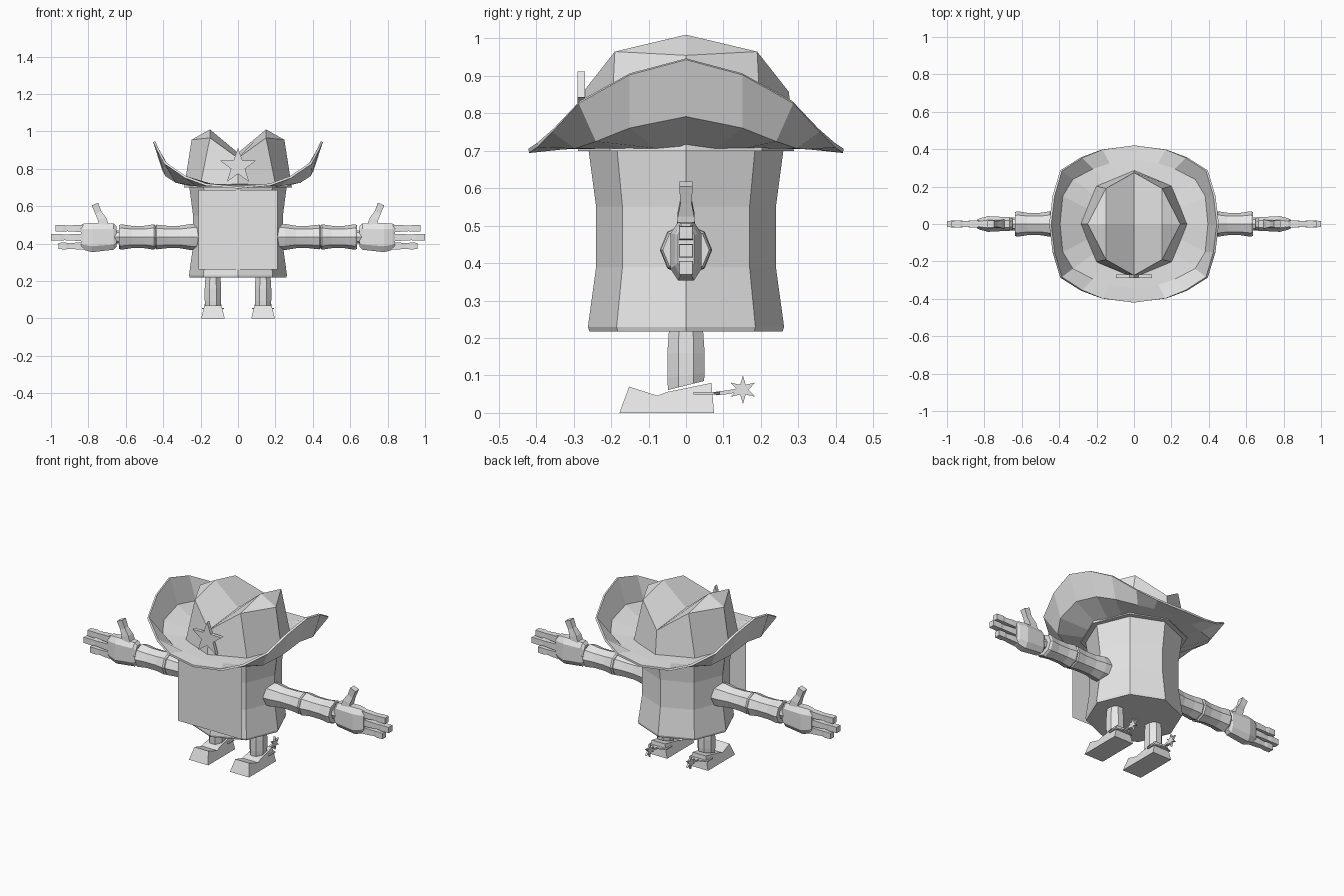
import bpy, bmesh, math
from mathutils import Vector

if "Cube" in bpy.data.objects:
    bpy.data.objects.remove(bpy.data.objects["Cube"])

grey = bpy.data.materials.new("plain_grey")
grey.diffuse_color = (0.8, 0.8, 0.8, 1)
grey.use_nodes = True
grey.node_tree.nodes["Principled BSDF"].inputs["Base Color"].default_value = grey.diffuse_color


def make(name, verts, faces, solid=True, side=1):
    """Object from points and faces; side=-1 mirrors it across x."""
    bm = bmesh.new()
    vs = [bm.verts.new((v[0] * side, v[1], v[2])) for v in verts]
    for f in faces:
        bm.faces.new([vs[i] for i in f])
    if solid:
        bmesh.ops.recalc_face_normals(bm, faces=bm.faces)
    me = bpy.data.meshes.new(name)
    bm.to_mesh(me)
    bm.free()
    me.materials.append(grey)
    ob = bpy.data.objects.new(name, me)
    bpy.context.collection.objects.link(ob)
    return ob


def loft(name, rings, caps=True, side=1):
    """Skin a row of closed rings."""
    n = len(rings[0])
    faces = [(k * n + i, k * n + (i + 1) % n, (k + 1) * n + (i + 1) % n, (k + 1) * n + i)
             for k in range(len(rings) - 1) for i in range(n)]
    if caps:
        faces.append(tuple(range(n))[::-1])
        faces.append(tuple(range((len(rings) - 1) * n, len(rings) * n)))
    return make(name, [p for r in rings for p in r], faces, caps, side)


def circle(r, n=8, start=0.0):
    return [(r * math.cos(start + 2 * math.pi * i / n), r * math.sin(start + 2 * math.pi * i / n))
            for i in range(n)]


def star(points, outer, inner):
    out = []
    for i in range(points * 2):
        a = math.pi / 2 + math.pi * i / points
        r = inner if i % 2 else outer
        out.append((r * math.cos(a), r * math.sin(a)))
    return out


def rect_x(x, z, hy, hz):
    return [(x, -hy, z - hz), (x, hy, z - hz), (x, hy, z + hz), (x, -hy, z + hz)]


# Body: waisted octagonal barrel
body = [(0.218, 0.258), (0.23, 0.262), (0.39, 0.24), (0.55, 0.24), (0.715, 0.262)]
loft("body", [[(x, y, z) for x, y in circle(r)] for z, r in body])

# Flat face panel in front of the body
make("face_panel", [(-0.21, -0.262, 0.26), (0.21, -0.262, 0.26),
                    (0.21, -0.262, 0.685), (-0.21, -0.262, 0.685)], [(0, 1, 2, 3)], False)

# Hat brim: one quarter of each ring, mirrored to a full loop
outer = [(.448, 0, .945), (.43, .15, .905), (.39, .285, .83), (.28, .355, .755), (.17, .398, .715), (0, .42, .70)]
middle = [(.40, 0, .795), (.385, .15, .765), (.33, .24, .73), (.22, .295, .712), (.13, .325, .71), (0, .345, .71)]
inner = [(.265 * math.cos(i * math.pi / 10), .265 * math.sin(i * math.pi / 10), .712) for i in range(6)]


def full_loop(q):
    half = q + [(-x, y, z) for x, y, z in q[-2::-1]]
    return half + [(x, -y, z) for x, y, z in half[-2:0:-1]]


brim = loft("hat_brim", [full_loop(outer), full_loop(middle), full_loop(inner)], caps=False)
thick = brim.modifiers.new("thickness", 'SOLIDIFY')
thick.thickness = 0.012
thick.offset = 0

# Hat crown: octagonal wall with two peaks and a valley between them
base = [(x, y, 0.70) for x, y in circle(0.288)]
rim = [(.248, 0, .955), (.15, .19, .965), (0, .275, .857), (-.15, .19, .965),
       (-.248, 0, .955), (-.15, -.19, .965), (0, -.275, .857), (.15, -.19, .965)]
peaks = [(.15, 0, 1.01), (-.15, 0, 1.01), (0, 0, .885)]
walls = [(i, (i + 1) % 8, 8 + (i + 1) % 8, 8 + i) for i in range(8)]
top = [(8, 9, 16), (15, 8, 16), (11, 12, 17), (12, 13, 17),
       (9, 10, 18, 16), (10, 11, 17, 18), (13, 14, 18, 17), (14, 15, 16, 18)]
make("hat_crown", base + rim + peaks, walls + top + [tuple(range(8))[::-1]])

# Five-pointed badge on the hat
loft("hat_badge", [[(x, y, z + 0.812) for x, z in star(5, 0.1, 0.04)] for y in (-0.29, -0.27)])


def tube_x(name, profile, side):
    loft(name, [[(x, y, z + 0.435) for y, z in circle(r)] for x, r in profile], side=side)


def add_side(side, tag):
    # Arm in two waisted segments
    tube_x("upper_arm_" + tag, [(.20, .07), (.25, .07), (.31, .06), (.38, .06), (.435, .066), (.442, .06)], side)
    tube_x("forearm_" + tag, [(.442, .062), (.45, .068), (.50, .06), (.57, .06), (.625, .068), (.637, .062)], side)

    # Palm with chamfered front and back
    palm = [(.65, .437, .055, .028), (.665, .437, .07, .036), (.78, .432, .078, .042), (.825, .436, .07, .03),
            (.84, .437, .062, .022)]
    loft("palm_" + tag, [[(x, -hy, z - hz * .6), (x, -hy * .5, z - hz), (x, hy * .5, z - hz), (x, hy, z - hz * .6),
                          (x, hy, z + hz * .6), (x, hy * .5, z + hz), (x, -hy * .5, z + hz), (x, -hy, z + hz * .6)]
                         for x, z, hz, hy in palm], side=side)
    # Wrist stub joining forearm and palm
    tube_x("wrist_" + tag, [(.63, .035), (.66, .035)], side)

    # Three knuckled fingers
    for i, (z, tip) in enumerate([(.387, .96), (.433, 1.0), (.481, .976)]):
        x0 = .82
        loft("finger_%d_%s" % (i + 1, tag),
             [rect_x(x0 + (tip - x0) * t, z, h, h) for t, h in
              [(0, .019), (.3, .018), (.6, .015), (.72, .018), (1, .017)]], side=side)

    # Thumb leaning outwards
    thumb = [(.715, .49, .025, .024), (.727, .53, .022, .022), (.747, .565, .016, .015), (.765, .61, .017, .018)]
    loft("thumb_" + tag, [[(x - hx, -hy, z + .008), (x + hx, -hy, z - .006),
                           (x + hx, hy, z - .006), (x - hx, hy, z + .008)] for x, z, hx, hy in thumb], side=side)

    # Leg: octagonal tube with a slanted ankle
    cx = .134
    legs = [(.073, .052, .25), (.10, .054, .15), (.16, .054, 0), (.225, .049, 0)]
    loft("leg_" + tag, [[(cx + x * .88, y, z + y * slope)
                         for x, y in circle(r, 8, math.pi / 8)] for z, r, slope in legs], side=side)

    # Boot: side profile, wider at the sole
    prof = [(-.178, 0), (.075, 0), (.068, .08), (-.05, .056), (-.077, .046), (-.152, .07)]
    loft("boot_" + tag, [[(cx + s * (.063 - .25 * z), y, z) for y, z in prof] for s in (-1, 1)], side=side)

    # Spur: strap around the heel, shank and six-pointed wheel
    def strap(z):
        return [(cx - .058, .02, z), (cx - .058, .075, z), (cx - .012, .09, z), (cx + .012, .09, z),
                (cx + .058, .075, z), (cx + .058, .02, z), (cx + .048, .02, z), (cx + .048, .065, z),
                (cx - .048, .065, z), (cx - .048, .02, z)]
    loft("spur_strap_" + tag, [strap(.049), strap(.056)], side=side)
    loft("spur_shank_" + tag, [[(cx + a * .006, y, z + b * .005) for a, b in ((-1, -1), (1, -1), (1, 1), (-1, 1))]
                               for y, z in ((.08, .052), (.11, .055), (.15, .063))], side=side)
    loft("spur_wheel_" + tag, [[(x, .152 + y, .062 + z) for y, z in star(6, .038, .015)]
                               for x in (cx - .006, cx + .006)], side=side)


add_side(1, "right")
add_side(-1, "left")
